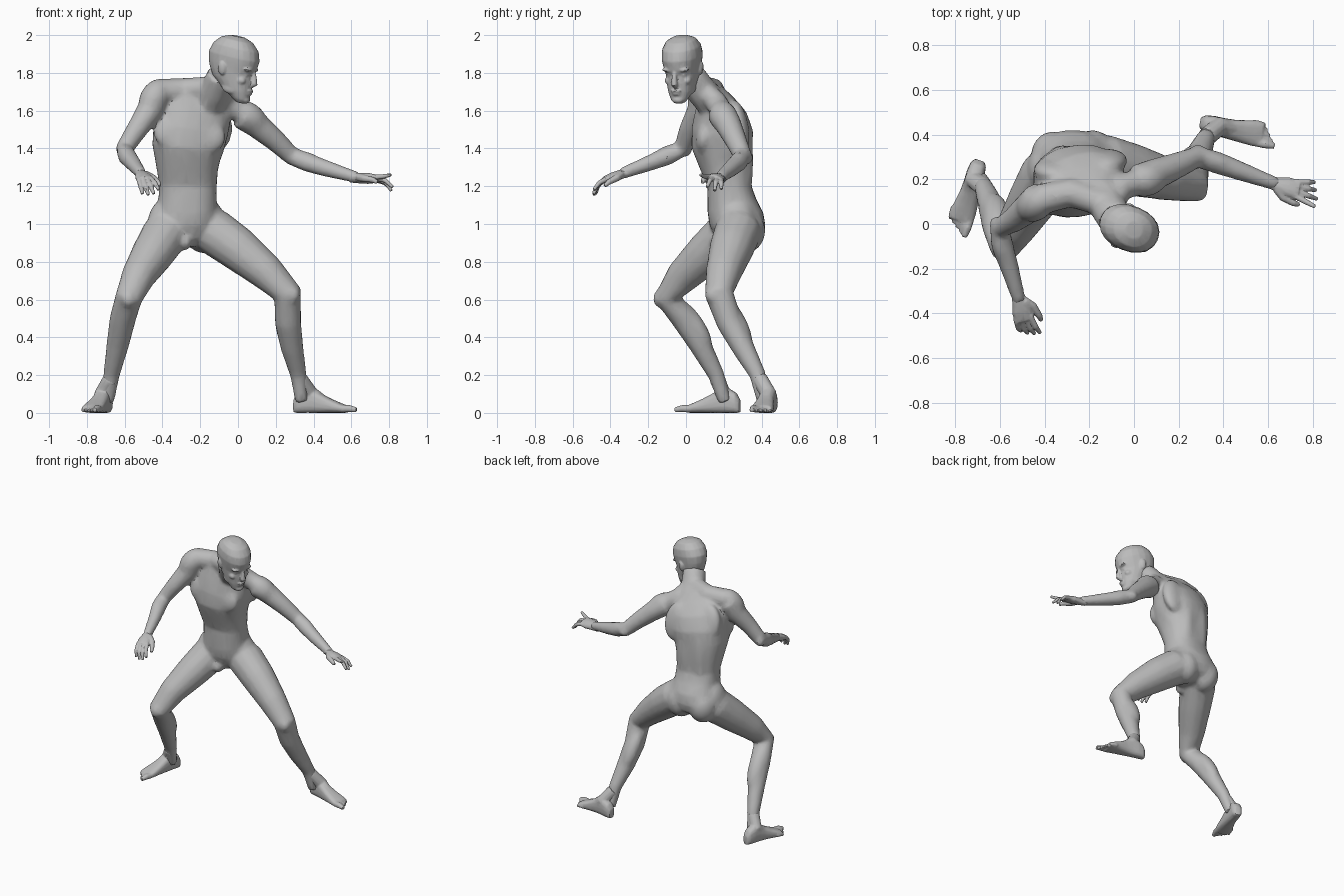
import bpy, bmesh, math
from mathutils import Vector as V, Matrix

cube = bpy.data.objects.get("Cube")
if cube:
    bpy.data.objects.remove(cube, do_unlink=True)

grey = bpy.data.materials.new("plain grey")
grey.use_nodes = True
COLOR = (0.5, 0.5, 0.5, 1)
grey.diffuse_color = COLOR
bsdf = grey.node_tree.nodes["Principled BSDF"]
bsdf.inputs["Base Color"].default_value = COLOR
bsdf.inputs["Roughness"].default_value = 0.7


def loft(bm, rings, sides=14, power=1.0):
    """Closed skin over rings (centre, half axis, half axis); power under 1 squares them."""
    def curve(x):
        return math.copysign(abs(x) ** power, x)
    loops = []
    for c, u, v in rings:
        angles = [math.tau * i / sides for i in range(sides)]
        loops.append([bm.verts.new(V(c) + u * curve(math.cos(a)) + v * curve(math.sin(a))) for a in angles])
    for a, b in zip(loops, loops[1:]):
        for i in range(sides):
            j = (i + 1) % sides
            bm.faces.new((a[i], a[j], b[j], b[i]))
    bm.faces.new(loops[0][::-1])
    bm.faces.new(loops[-1])


def tube(bm, pts, sides=12):
    """Round tube through (x, y, z, radius) points, carried along without twist."""
    rings = []
    u = V((0.3, 0.8, 0.5))
    for i, p in enumerate(pts):
        t = (V(pts[min(i + 1, len(pts) - 1)][:3]) - V(pts[max(i - 1, 0)][:3])).normalized()
        u = (u - t * u.dot(t)).normalized()
        rings.append((p[:3], u * p[3], t.cross(u) * p[3]))
    loft(bm, rings, sides)


def blob(bm, c, r, axis=(0, 0, 1)):
    """Ellipsoid whose local z points along axis."""
    rot = V((0, 0, 1)).rotation_difference(V(axis)).to_matrix().to_4x4()
    m = Matrix.Translation(c) @ rot @ Matrix.Diagonal((*r, 1))
    bmesh.ops.create_icosphere(bm, subdivisions=3, radius=1, matrix=m)


def finish(name, bm, voxel, smooth, keep, matrix=None):
    """Fuse the overlapping volumes into one faceted skin."""
    bmesh.ops.recalc_face_normals(bm, faces=bm.faces)
    if matrix:
        bm.transform(matrix)
    me = bpy.data.meshes.new(name)
    bm.to_mesh(me)
    bm.free()
    ob = bpy.data.objects.new(name, me)
    bpy.context.collection.objects.link(ob)
    m = ob.modifiers.new("fuse", 'REMESH')
    m.mode, m.voxel_size = 'VOXEL', voxel
    m = ob.modifiers.new("soften", 'SMOOTH')
    m.factor, m.iterations = 0.5, smooth
    ob.modifiers.new("facet", 'DECIMATE').ratio = keep
    bpy.context.view_layer.update()
    dg = bpy.context.evaluated_depsgraph_get()
    skin = bpy.data.meshes.new_from_object(ob.evaluated_get(dg))
    ob.modifiers.clear()
    ob.data = skin
    skin.name = name
    skin.materials.clear()
    skin.materials.append(grey)
    skin.polygons.foreach_set("use_smooth", [True] * len(skin.polygons))
    skin.set_sharp_from_angle(angle=math.radians(30))


# Body: trunk rings as (z, x, y, half width, half depth, yaw, roll)
bm = bmesh.new()
trunk = [(0.88, -.275, .26, .05, .07, 0, 0), (0.93, -.275, .28, .13, .125, 0, 0),
         (0.99, -.275, .273, .165, .148, 0, 0), (1.06, -.270, .262, .163, .148, 0, 0),
         (1.13, -.267, .243, .155, .13, 1, 1), (1.2, -.265, .23, .152, .118, 3, 2),
         (1.3, -.270, .21, .165, .14, 5, 4), (1.4, -.268, .19, .187, .16, 7, 6),
         (1.5, -.25, .193, .2, .16, 9, 9), (1.6, -.225, .187, .19, .13, 11, 12),
         (1.67, -.205, .167, .16, .088, 12, 14), (1.73, -.18, .14, .08, .05, 12, 14)]
rings = []
for z, x, y, w, d, yaw, roll in trunk:
    rot = Matrix.Rotation(math.radians(yaw), 3, 'Z') @ Matrix.Rotation(math.radians(roll), 3, 'Y')
    rings.append(((x, y, z), rot @ V((w, 0, 0)), rot @ V((0, d, 0))))
loft(bm, rings, 24, 0.85)

# Neck and the slopes down to each shoulder
tube(bm, [(-.16, .16, 1.62, .09), (-.12, .085, 1.70, .083), (-.085, .02, 1.79, .08)])
tube(bm, [(-.42, .11, 1.7, .07), (-.28, .14, 1.707, .067), (-.13, .09, 1.725, .06)])
tube(bm, [(.02, .19, 1.59, .062), (-.06, .16, 1.645, .06), (-.11, .07, 1.73, .055)])

# Chest, shoulder blades, flanks, spine columns, seat, hips
for c, r, axis in [
    ((-.35, .08, 1.49), (.1, .04, .09), (0, .12, 1)), ((-.165, .095, 1.46), (.1, .045, .09), (0, .12, 1)),
    ((-.36, .24, 1.56), (.09, .05, .13), (.1, -.2, 1)), ((-.12, .28, 1.52), (.09, .05, .14), (-.1, -.2, 1)),
    ((-.4, .18, 1.46), (.045, .08, .17), (-.05, 0, 1)), ((-.115, .21, 1.43), (.05, .08, .17), (.25, 0, 1)),
    ((-.32, .3, 1.28), (.065, .05, .26), (0, .05, 1)), ((-.215, .304, 1.28), (.065, .05, .26), (0, .05, 1)),
    ((-.36, .31, .965), (.1, .105, .12), (0, 0, 1)), ((-.185, .315, .965), (.1, .105, .12), (0, 0, 1)),
    ((-.405, .245, 1.0), (.075, .1, .13), (.1, 0, 1)), ((-.14, .27, 1.01), (.075, .1, .12), (-.2, 0, 1)),
    ((-.28, .17, .905), (.035, .045, .045), (0, 0, 1)),
]:
    blob(bm, c, r, axis)

# Limbs as (x, y, z, radius) paths
right_leg = [(-.36, .26, 1.02, .1), (-.385, .22, .945, .125), (-.45, .11, .845, .113), (-.53, -.02, .72, .09),
             (-.578, -.1, .61, .073), (-.61, -.01, .5, .07), (-.635, .07, .37, .061),
             (-.67, .16, .2, .044), (-.69, .205, .06, .035)]
left_leg = [(-.2, .28, 1.02, .1), (-.13, .275, .96, .125), (0, .24, .868, .117), (.15, .2, .745, .096),
            (.262, .175, .63, .077), (.265, .23, .48, .07), (.285, .3, .35, .061),
            (.32, .38, .2, .044), (.337, .41, .06, .035)]
right_arm = [(-.425, .11, 1.69, .078), (-.468, .075, 1.6, .07), (-.535, .02, 1.5, .057), (-.6, -.02, 1.4, .048),
             (-.588, -.1, 1.36, .05), (-.555, -.2, 1.32, .042), (-.512, -.345, 1.265, .03)]
left_arm = [(.02, .19, 1.58, .078), (.1, .225, 1.525, .07), (.2, .265, 1.44, .058), (.285, .3, 1.36, .049),
            (.37, .275, 1.325, .05), (.48, .235, 1.29, .043), (.64, .177, 1.243, .03)]
for path in (right_leg, left_leg, right_arm, left_arm):
    tube(bm, path, 14)

# Limb muscles: calves, kneecaps, deltoids, elbows, forearms
for c, r, axis in [
    ((-.617, .04, .465), (.06, .055, .16), (-.05, .33, -.5)), ((.258, .268, .465), (.063, .055, .16), (.07, .24, -.5)),
    ((-.58, -.135, .605), (.042, .04, .05), (0, 0, 1)), ((.285, .145, .625), (.045, .045, .05), (0, 0, 1)),
    ((-.442, .088, 1.67), (.075, .075, .11), (-.17, -.12, -.29)), ((.06, .2, 1.565), (.075, .075, .11), (.27, .1, -.22)),
    ((-.615, .0, 1.395), (.032, .034, .04), (0, 0, 1)), ((.285, .325, 1.35), (.034, .03, .04), (1, 0, 0)),
    ((-.6, -.1, 1.375), (.035, .04, .1), (.09, -.31, -.13)), ((.37, .28, 1.34), (.04, .038, .1), (.32, -.12, -.12)),
]:
    blob(bm, c, r, axis)
finish("body", bm, 0.011, 9, 0.2)

# Head: rings as (height, front, back, half width); local x is the face direction
bm = bmesh.new()
skull = [(-.182, .108, .06, .028), (-.162, .124, .03, .047), (-.12, .126, -.04, .068), (-.07, .124, -.1, .08),
         (-.03, .117, -.125, .087), (0, .128, -.138, .093), (.05, .134, -.148, .102),
         (.1, .117, -.132, .098), (.138, .078, -.097, .077), (.157, .03, -.05, .038)]
loft(bm, [(((f + b) / 2, 0, z), V(((f - b) / 2, 0, 0)), V((0, w, 0))) for z, f, b, w in skull], 20, 0.93)
tube(bm, [(.118, 0, -.005, .011), (.131, 0, -.04, .014), (.138, 0, -.068, .018), (.122, 0, -.08, .015)])
blob(bm, (.119, 0, -.108), (.02, .03, .009))
blob(bm, (.116, 0, -.124), (.02, .026, .01))
blob(bm, (.109, 0, -.16), (.022, .032, .02))
for s in (-1, 1):
    blob(bm, (.103, s * .038, .002), (.022, .038, .012))                       # brow
    blob(bm, (.094, s * .037, -.026), (.016, .018, .011))                      # eye
    blob(bm, (.078, s * .052, -.062), (.028, .022, .022))                      # cheekbone
    blob(bm, (-.025, s * .093, -.02), (.022, .011, .036), (-.2, s * .15, 1))   # ear
    blob(bm, (.03, s * .052, -.115), (.05, .018, .03))                         # jaw
place = Matrix.Translation((-.024, -.018, 1.838)) @ Matrix.Rotation(math.radians(-22), 4, 'Z')
finish("head", bm, 0.006, 2, 0.25, place @ Matrix.Rotation(math.radians(13), 4, 'Y'))


def hand(name, wrist, knuckles, across, down, curls, spread):
    """Palm, four bent fingers and a thumb; across points to the thumb side."""
    bm = bmesh.new()
    w, k, a, d = V(wrist), V(knuckles), V(across).normalized(), V(down).normalized()
    f = (k - w).normalized()
    loft(bm, [(w - f * .04, a * .026, d * .024), (w + f * .02, a * .034, d * .027),
              (w.lerp(k, .6), a * .045, d * .027), (k + f * .008, a * .043, d * .019)])
    for i, curl in enumerate(curls):
        off = .033 - .022 * i
        length = (.05, .056, .054, .045)[i]
        go = (f + a * off * spread).normalized()
        base = k + a * off
        mid = base + (go + d * curl * .4).normalized() * length
        tip = mid + (go + d * curl * 1.6).normalized() * length
        tube(bm, [(*(base - f * .015), .014), (*base, .014), (*mid, .013), (*tip, .009)], 8)
    p = [w + f * .015 + a * .02, w + f * .05 + a * .05 + d * .012, k + a * .065 + d * .022, k + f * .025 + a * .066 + d * .035]
    tube(bm, [(*q, r) for q, r in zip(p, (.022, .02, .015, .01))], 8)
    finish(name, bm, 0.0045, 1, 0.25)


hand("left_hand", (.63, .18, 1.243), (.73, .155, 1.24), (-.2, -1, .25), (-.1, 0, -1), (-.1, .5, .75, .6), 8)
hand("right_hand", (-.515, -.335, 1.265), (-.492, -.428, 1.236), (.95, .25, .1), (.25, .1, -1), (.5, .9, 1.2, 1.6), 5)


def foot(name, heel, toe_dir, inner, shin):
    """Foot from heel to toes; inner is +1 when the big toe lies to the left of toe_dir."""
    bm = bmesh.new()
    h, f = V(heel), V(toe_dir).normalized()
    side = V((-f.y, f.x, 0)) * inner
    prof = [(0, .022, .07, 0), (.02, .036, .105, 0), (.06, .041, .13, 0), (.1, .043, .13, .003),
            (.15, .046, .102, .004), (.2, .052, .076, .002), (.25, .058, .054, 0), (.285, .055, .04, 0)]
    loft(bm, [(h + f * t + side * o + V((0, 0, top / 2)), side * w, V((0, 0, top / 2))) for t, w, top, o in prof], 16, 0.75)
    instep = h + f * .16
    tube(bm, [(*shin, .043), (*(h + f * .09).xy, .1, .043), (*instep.xy, .055, .036)])
    for i in range(5):                                               # toes
        r = .02 if i == 0 else .0145
        a = h + f * (.265 - .008 * i) + side * (.038 - .021 * i)
        b = a + f * (.083 - .007 * i)
        tube(bm, [(a.x, a.y, .022, r), (*((a + b) / 2).xy, .023, r), (b.x, b.y, r * .8, r * .7)], 8)
    finish(name, bm, 0.006, 2, 0.25)


foot("right_foot", (-.69, .285, 0), (-.105, -.33, 0), 1, (-.672, .165, .18))
foot("left_foot", (.295, .455, 0), (.32, -.065, 0), -1, (.325, .39, .18))
